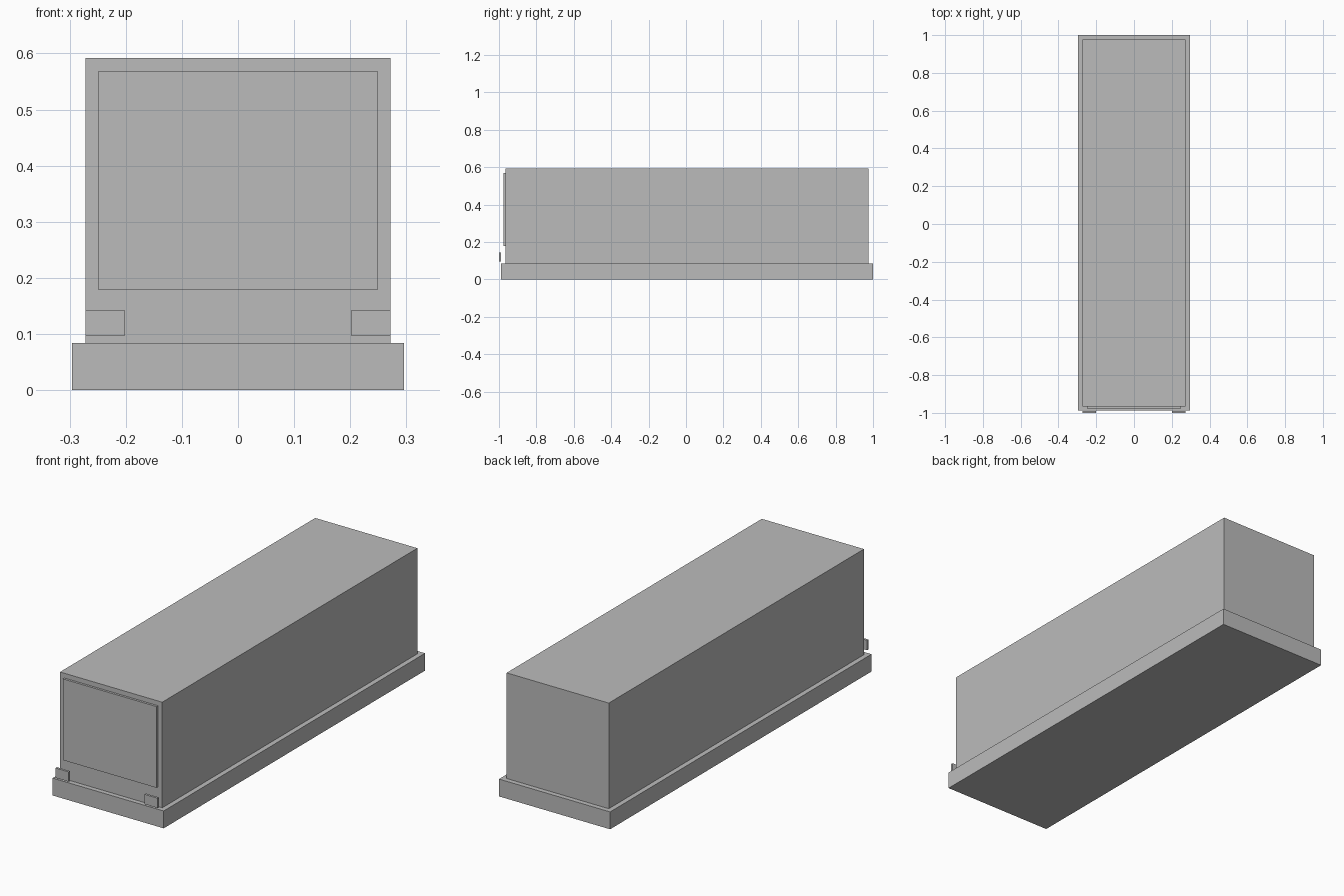
import bpy

if "Cube" in bpy.data.objects:
    bpy.data.objects.remove(bpy.data.objects["Cube"])

grey = bpy.data.materials.new("plain grey")
grey.diffuse_color = (0.5, 0.5, 0.5, 1.0)
grey.use_nodes = True
grey.node_tree.nodes["Principled BSDF"].inputs["Base Color"].default_value = grey.diffuse_color


def box(name, x0, x1, y0, y1, z0, z1):
    """Axis-aligned box given by its limits."""
    bpy.ops.mesh.primitive_cube_add(size=1)
    ob = bpy.context.object
    ob.name = name
    ob.location = ((x0 + x1) / 2, (y0 + y1) / 2, (z0 + z1) / 2)
    ob.scale = (x1 - x0, y1 - y0, z1 - z0)
    bpy.ops.object.transform_apply(location=True, rotation=False, scale=True)
    ob.data.materials.append(grey)
    return ob


# Low skirt, main body and raised windscreen panel
box("base_skirt", -0.296, 0.296, -0.988, 1.0, 0.0, 0.0835)
box("body", -0.272, 0.272, -0.965, 0.976, 0.0835, 0.592)
box("windscreen", -0.249, 0.249, -0.976, -0.965, 0.178, 0.569)

# Pair of headlights, standing just ahead of the body
for side, name in ((-1, "left_headlight"), (1, "right_headlight")):
    xs = sorted((side * 0.202, side * 0.272))
    box(name, xs[0], xs[1], -1.0, -0.989, 0.096, 0.143)
